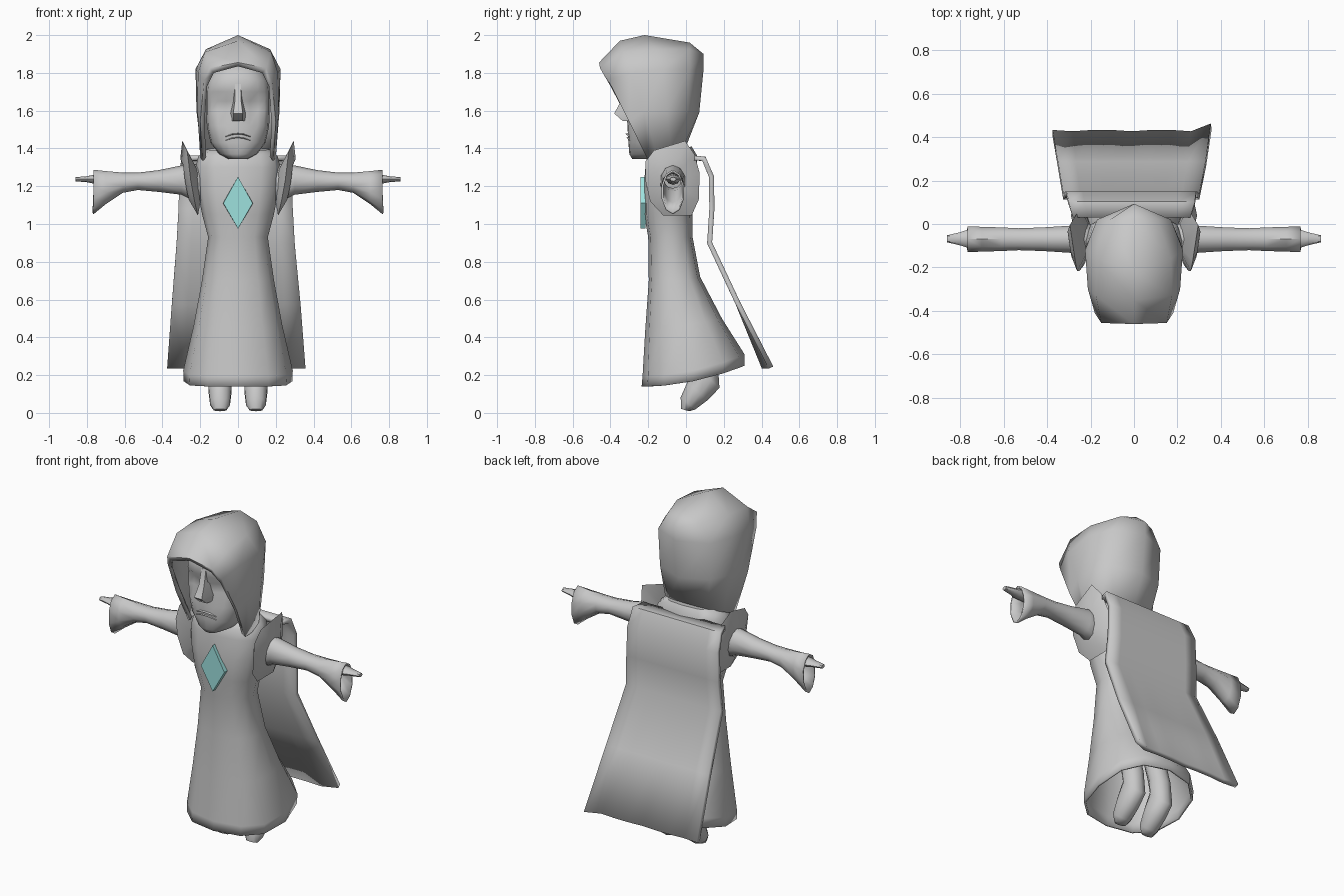
import bpy, bmesh, math
from mathutils import Vector

if "Cube" in bpy.data.objects:
    bpy.data.objects.remove(bpy.data.objects["Cube"])


def material(name, rgb):
    m = bpy.data.materials.new(name)
    m.diffuse_color = (*rgb, 1)
    m.use_nodes = True
    m.node_tree.nodes["Principled BSDF"].inputs["Base Color"].default_value = m.diffuse_color
    return m


GREY = material("cloth grey", (0.58, 0.58, 0.58))
TEAL = material("gem teal", (0.34, 0.75, 0.73))


def loft(name, rings, closed=True, cap_start=False, cap_end=False, mat=GREY,
         angle=40, mirror=False, thick=0, offset=-1):
    """Skin a list of equal-length point rings."""
    bm = bmesh.new()
    rows = [[bm.verts.new(p) for p in r] for r in rings]
    n = len(rows[0])
    for a, b in zip(rows, rows[1:]):
        for i in range(n if closed else n - 1):
            j = (i + 1) % n
            bm.faces.new((a[i], a[j], b[j], b[i]))
    if cap_start:
        bm.faces.new(rows[0])
    if cap_end:
        bm.faces.new(rows[-1])
    bmesh.ops.remove_doubles(bm, verts=bm.verts, dist=0.0005)
    bmesh.ops.recalc_face_normals(bm, faces=bm.faces)
    me = bpy.data.meshes.new(name)
    bm.to_mesh(me)
    bm.free()
    me.shade_smooth()
    me.set_sharp_from_angle(angle=math.radians(angle))
    ob = bpy.data.objects.new(name, me)
    bpy.context.collection.objects.link(ob)
    me.materials.append(mat)
    if mirror:
        ob.modifiers.new("mirror", 'MIRROR').use_mirror_merge = False
    if thick:
        s = ob.modifiers.new("thickness", 'SOLIDIFY')
        s.thickness, s.offset = thick, offset
    return ob


def ring_z(zf, zb, hw, yf, yb, n=12, sq=0.8):
    """Horizontal oval; its height runs from zf at the front to zb at the back."""
    out = []
    for i in range(n):
        a = 2 * math.pi * i / n
        c, s = math.sin(a), math.cos(a)
        x = hw * math.copysign(abs(c) ** 0.85, c)
        t = (1 - math.copysign(abs(s) ** sq, s)) / 2
        out.append((x, yf + (yb - yf) * t, zf + (zb - zf) * t ** 2))
    return out


def ring_x(x, zt, zb, hy, yc=-0.07, n=10):
    """Oval across the arm."""
    return [(x, yc + hy * math.sin(2 * math.pi * i / n),
             (zt + zb) / 2 + (zt - zb) / 2 * math.cos(2 * math.pi * i / n)) for i in range(n)]


# Robe, hollow below
loft("robe", [ring_z(*r) for r in [
    (0.14, 0.25, 0.288, -0.235, 0.31), (0.195, 0.31, 0.29, -0.23, 0.31),
    (0.45, 0.50, 0.235, -0.215, 0.19), (0.70, 0.72, 0.19, -0.197, 0.075),
    (0.93, 0.93, 0.158, -0.20, 0.035), (1.05, 1.05, 0.19, -0.222, 0.035),
    (1.18, 1.18, 0.215, -0.225, 0.045), (1.30, 1.30, 0.225, -0.215, 0.055),
    (1.36, 1.36, 0.21, -0.205, 0.06), (1.39, 1.41, 0.165, -0.18, 0.03)]],
    cap_end=True, thick=0.012, angle=50)

# Gem on the chest
gem_rim = [(0, -0.215, 1.25), (0.08, -0.205, 1.11), (0, -0.215, 0.975), (-0.08, -0.205, 1.11)]
loft("chest_gem", [gem_rim, [(x * .97, -0.24, z) for x, y, z in gem_rim]],
     cap_start=True, cap_end=True, mat=TEAL, angle=5)

# Hood: arches from the slanted opening to the back seam
arches = [
    [(.168, -.205, 1.355), (.178, -.29, 1.53), (.163, -.40, 1.73), (.128, -.44, 1.80), (0, -.45, 1.835)],
    [(.188, -.20, 1.335), (.20, -.30, 1.54), (.18, -.41, 1.76), (.15, -.455, 1.825), (0, -.46, 1.855)],
    [(.20, -.15, 1.35), (.215, -.22, 1.60), (.212, -.30, 1.80), (.175, -.33, 1.91), (0, -.35, 1.97)],
    [(.195, -.08, 1.38), (.22, -.10, 1.60), (.225, -.12, 1.82), (.17, -.16, 1.925), (0, -.22, 2.0)],
    [(.13, -.02, 1.40), (.165, .01, 1.60), (.17, .02, 1.82), (.11, .02, 1.925), (0, .02, 1.96)],
    [(0, .00, 1.41), (0, .07, 1.59), (0, .093, 1.82), (0, .093, 1.90), (0, .02, 1.96)]]
loft("hood", [a + [(-x, y, z) for x, y, z in a[-2::-1]] for a in arches],
     closed=False, angle=75, thick=0.012)

# Face with sunken eye sockets
face = [ring_z(z, z, hw, yf, -0.05, 20, 0.85) for z, hw, yf in [
    (1.345, .055, -.285), (1.37, .10, -.30), (1.43, .145, -.305), (1.52, .165, -.31),
    (1.60, .168, -.315), (1.65, .168, -.315), (1.70, .168, -.325), (1.76, .16, -.325),
    (1.84, .11, -.29)]]
for r in (4, 5):
    face[r] = [(x, y + (0.03 if 0.03 < abs(x) < 0.125 and y < -0.2 else 0), z)
               for x, y, z in face[r]]
loft("face", face, cap_start=True, cap_end=True, angle=70)


def nose_ring(z, hw, y):
    return [(-hw, -0.28, z), (-hw * .6, y, z), (hw * .6, y, z), (hw, -0.28, z)]


loft("nose", [nose_ring(1.74, .025, -.325), nose_ring(1.65, .028, -.345),
              nose_ring(1.585, .042, -.38), nose_ring(1.545, .04, -.335)],
     cap_start=True, cap_end=True, angle=75)
for name, zc, y in (("upper_lip", 1.478, -.32), ("lower_lip", 1.458, -.316)):
    loft(name, [[(x, -0.27, zc + .012 - d), (x, y + d, zc - d), (x, -0.27, zc - .012 - d)]
                for x, d in ((-.065, .015), (-.03, .003), (0, 0), (.03, .003), (.065, .015))],
         cap_start=True, cap_end=True, angle=80)

# Sleeves with flared open cuffs, and hands
loft("sleeves", [ring_x(*r) for r in [
    (.19, 1.32, 1.10, .075), (.30, 1.31, 1.155, .065), (.42, 1.285, 1.17, .057),
    (.53, 1.272, 1.18, .053), (.61, 1.272, 1.165, .057), (.70, 1.28, 1.105, .06),
    (.765, 1.287, 1.052, .062)]], mirror=True, thick=0.01)
loft("hands", [ring_x(x, 1.237 + h, 1.237 - h, w, -.068, 8) for x, h, w in [
    (.66, .03, .035), (.77, .022, .04), (.80, .016, .03), (.86, .011, .016)]],
    cap_start=True, cap_end=True, mirror=True)

# Pointed shoulder guards: domed lens with a spiked rim
rim = [(.295, -.005, 1.44), (.265, .045, 1.37), (.245, .072, 1.27), (.23, .068, 1.13),
       (.212, .03, 1.045), (.212, -.12, 1.045), (.23, -.19, 1.12), (.25, -.215, 1.23),
       (.262, -.215, 1.33), (.27, -.17, 1.39)]
mid = Vector((.27, -.07, 1.23))
outer = [Vector(p).lerp(mid, .45) + Vector((.022, 0, 0)) for p in rim]
inner = [Vector(p).lerp(Vector((.18, -.07, 1.22)), .6) for p in rim]
loft("shoulder_guards", [inner, rim, outer], cap_start=True, cap_end=True, mirror=True, angle=60)

# Cape hanging from the back of the neck
loft("cape", [[(xl + (xr - xl) * i / 8,
                y + (.03 * (i == 8) - .006 * (i % 3 == 1) if z < .3 else 0), z) for i in range(9)]
              for xl, xr, y, z in [
    (-.28, .26, .03, 1.35), (-.30, .28, .095, 1.345), (-.31, .285, .135, 1.25),
    (-.315, .29, .137, 1.08), (-.325, .30, .125, .90), (-.35, .33, .275, .58),
    (-.375, .355, .42, .24)]], closed=False, thick=0.027, offset=0)


# Legs and dangling pointed feet
def foot_ring(y, z, hw, hd, tilt):
    c, s = math.cos(tilt), math.sin(tilt)
    return [(.095 + hw * math.sin(a), y + hd * math.cos(a) * c, z - hd * math.cos(a) * s)
            for a in [2 * math.pi * i / 10 for i in range(10)]]


loft("feet", [foot_ring(*r) for r in [
    (-.005, .015, .035, .022, .3), (.01, .05, .055, .05, .7), (.06, .115, .063, .072, .75),
    (.115, .19, .063, .085, .75), (.10, .30, .058, .07, .3), (.03, .55, .06, .06, 0)]],
    cap_start=True, cap_end=True, mirror=True, angle=60)
